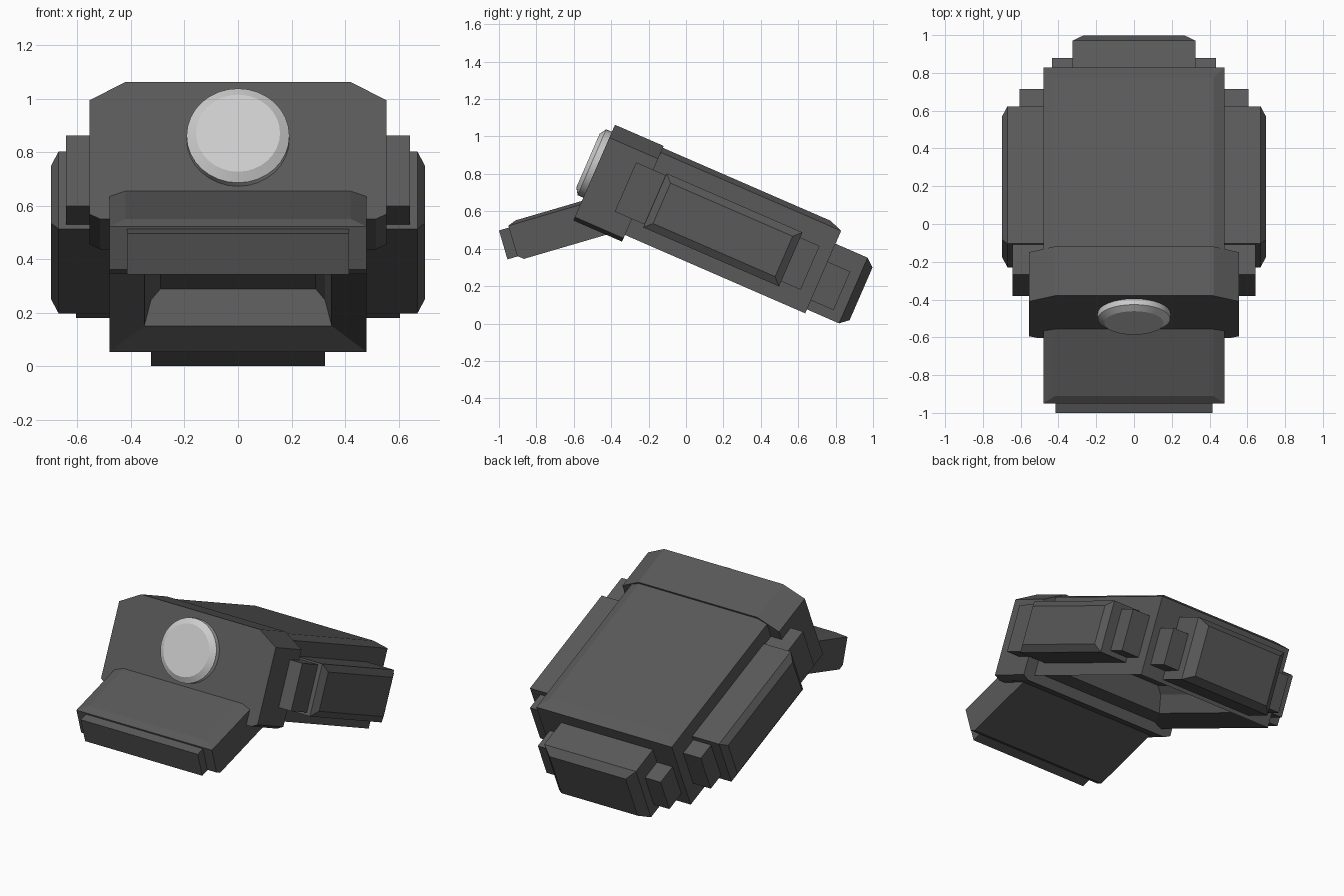
import bpy, bmesh, math

if "Cube" in bpy.data.objects:
    bpy.data.objects.remove(bpy.data.objects["Cube"])

BODY = math.radians(-23.5)   # tilt of the main body
CHIN = math.radians(16.3)    # tilt of the front lip


def material(name, value):
    m = bpy.data.materials.new(name)
    m.diffuse_color = (value, value, value, 1)
    m.use_nodes = True
    m.node_tree.nodes["Principled BSDF"].inputs["Base Color"].default_value = m.diffuse_color
    return m


DARK, LIGHT = material("dark_grey", 0.1), material("light_grey", 0.62)


def loft(name, rings, tilt=BODY, mat=DARK, mirror=False):
    """Skin a stack of equal-sized rings, cap both ends, tilt about x."""
    bm = bmesh.new()
    vs = [[bm.verts.new(p) for p in r] for r in rings]
    n = len(vs[0])
    for a, b in zip(vs, vs[1:]):
        for i in range(n):
            j = (i + 1) % n
            bm.faces.new((a[i], a[j], b[j], b[i]))
    bm.faces.new(vs[0])
    bm.faces.new(vs[-1])
    bmesh.ops.recalc_face_normals(bm, faces=bm.faces)
    me = bpy.data.meshes.new(name)
    bm.to_mesh(me)
    bm.free()
    me.materials.append(mat)
    ob = bpy.data.objects.new(name, me)
    bpy.context.collection.objects.link(ob)
    ob.rotation_euler.x = tilt
    if mirror:
        ob.modifiers.new("mirror", "MIRROR")
    return ob


def flat(v, hx, u0, u1):
    """Centred rectangle at height v."""
    return [(-hx, u0, v), (hx, u0, v), (hx, u1, v), (-hx, u1, v)]


def upright(u, hx, v0, v1):
    """Centred rectangle across the length at u."""
    return [(-hx, u, v0), (hx, u, v0), (hx, u, v1), (-hx, u, v1)]


def side(x, u0, u1, v0, v1):
    """Rectangle facing sideways at x."""
    return [(x, u0, v0), (x, u1, v0), (x, u1, v1), (x, u0, v1)]


# Main body: recess ceiling, recess walls, rim, outer walls, chamfered top
loft("main_body", [
    flat(0.505, 0.29, -0.36, 0.435),
    flat(0.46, 0.325, -0.36, 0.435),
    flat(0.354, 0.35, -0.36, 0.435),
    flat(0.304, 0.48, -0.60, 0.563),
    flat(0.785, 0.48, -0.60, 0.563),
    flat(0.812, 0.42, -0.60, 0.49)])

# Head block with chamfered corners
half = [(0.515, 0.265), (0.555, 0.285), (0.555, 0.748), (0.42, 0.823)]
outline = half + [(-x, v) for x, v in reversed(half)]
loft("head_block", [[(x, u, v) for x, v in outline] for u in (-0.772, -0.488)])

# Front lip and its tip
loft("front_lip", [
    flat(0.575, 0.48, -0.735, -0.27),
    flat(0.60, 0.48, -0.765, -0.27),
    flat(0.768, 0.48, -0.765, -0.27),
    flat(0.785, 0.42, -0.72, -0.27)], CHIN)
loft("front_lip_tip", [
    upright(-0.82, 0.415, 0.597, 0.758),
    upright(-0.74, 0.415, 0.597, 0.758)], CHIN)

# Rear block with chamfered end, and the wider collar behind it
loft("rear_block", [
    upright(0.54, 0.325, 0.327, 0.71),
    upright(0.75, 0.325, 0.327, 0.71),
    upright(0.795, 0.27, 0.365, 0.672)])
loft("rear_collar", [
    upright(0.54, 0.435, 0.38, 0.605),
    upright(0.695, 0.435, 0.38, 0.605)])

# Side pods with their front and rear mounts
loft("side_pod", [
    side(0.45, -0.415, 0.377, 0.38, 0.695),
    side(0.67, -0.415, 0.377, 0.38, 0.695),
    side(0.698, -0.375, 0.337, 0.42, 0.655)], mirror=True)
for name, x, u0, u1, v0, v1 in (
        ("pod_front_mount", 0.643, -0.588, -0.38, 0.397, 0.684),
        ("pod_rear_mount", 0.605, 0.34, 0.49, 0.41, 0.665)):
    loft(name, [side(0.45, u0, u1, v0, v1), side(x, u0, u1, v0, v1)], mirror=True)


# Round lamp on the front of the head
def circle(u, r, n=32):
    return [(r * math.cos(2 * math.pi * i / n), u,
             0.59 + r * math.sin(2 * math.pi * i / n)) for i in range(n)]


lamp = loft("front_lamp", [circle(-0.75, 0.192), circle(-0.805, 0.192),
                           circle(-0.828, 0.157)], mat=LIGHT)
bpy.context.view_layer.objects.active = lamp
lamp.select_set(True)
bpy.ops.object.shade_smooth_by_angle(angle=math.radians(30))
